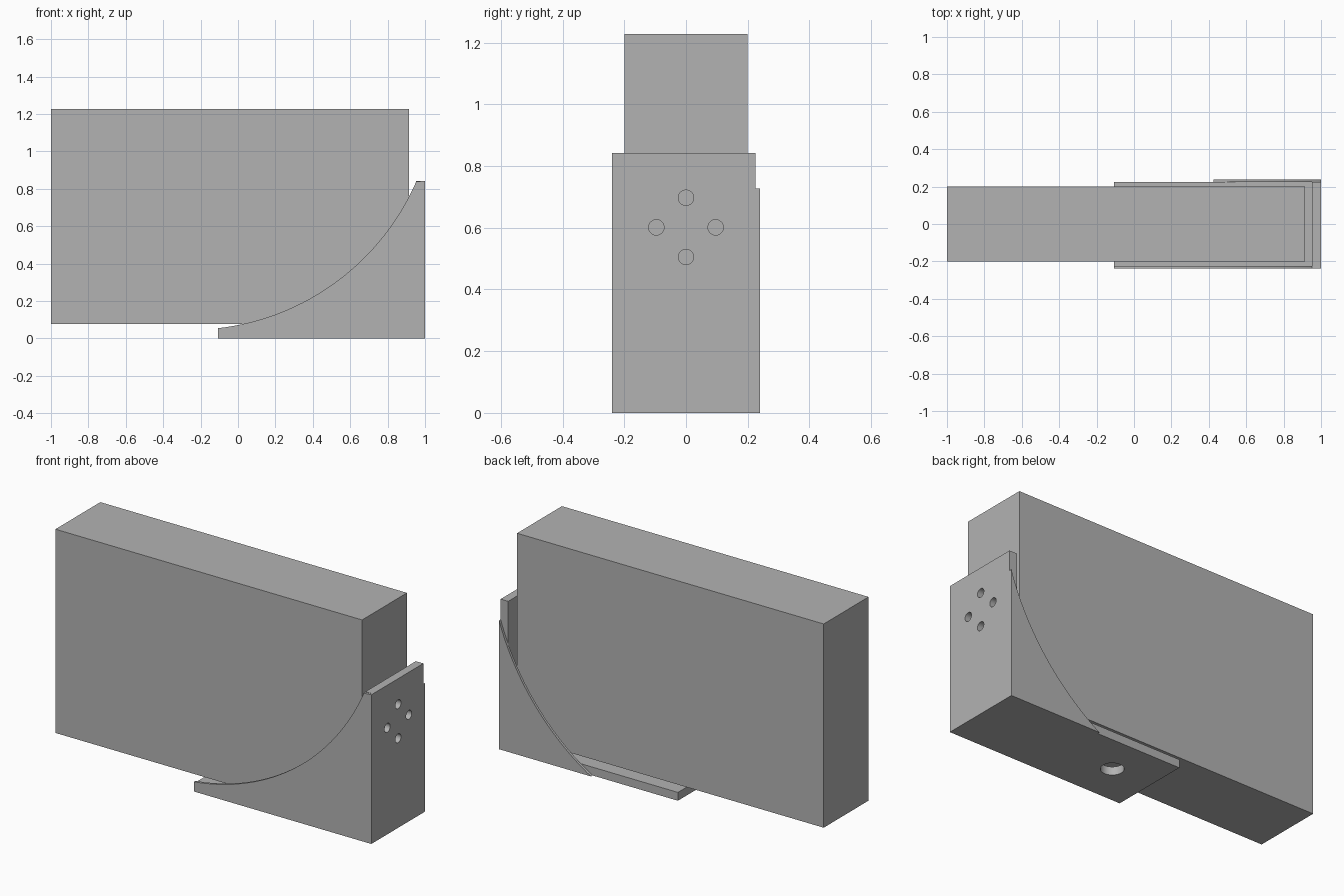
import bpy, bmesh, math
from mathutils import Vector, Matrix

cube = bpy.data.objects.get("Cube")
if cube:
    bpy.data.objects.remove(cube, do_unlink=True)

GREY = (0.45, 0.45, 0.45, 1.0)
mat = bpy.data.materials.new("plain grey")
mat.use_nodes = True
mat.diffuse_color = GREY
mat.node_tree.nodes["Principled BSDF"].inputs["Base Color"].default_value = GREY


def finish(name, bm):
    """Turn a bmesh into a named object with the grey material."""
    bmesh.ops.recalc_face_normals(bm, faces=bm.faces)
    mesh = bpy.data.meshes.new(name)
    bm.to_mesh(mesh)
    bm.free()
    mesh.materials.append(mat)
    obj = bpy.data.objects.new(name, mesh)
    bpy.context.collection.objects.link(obj)
    return obj


def extrude_profile(name, points, y0, y1):
    """Extrude an x-z outline from y0 to y1."""
    bm = bmesh.new()
    face = bm.faces.new([bm.verts.new((x, y0, z)) for x, z in points])
    ext = bmesh.ops.extrude_face_region(bm, geom=[face])
    verts = [v for v in ext["geom"] if isinstance(v, bmesh.types.BMVert)]
    bmesh.ops.translate(bm, verts=verts, vec=(0, y1 - y0, 0))
    return finish(name, bm)


def arc(cz, x0, x1, steps=32):
    """Lower arc of the large circle, sampled evenly by angle."""
    cx, r = -0.258, 1.321
    a0, a1 = (math.asin((x - cx) / r) for x in (x0, x1))
    angles = [a0 + (a1 - a0) * i / steps for i in range(steps + 1)]
    return [(cx + r * math.sin(a), cz - r * math.cos(a)) for a in angles]


def drill(obj, centre, radius, axis):
    """Cut a round hole through obj."""
    bm = bmesh.new()
    turn = Vector((0, 0, 1)).rotation_difference(Vector(axis)).to_matrix().to_4x4()
    bmesh.ops.create_cone(bm, cap_ends=True, segments=32, radius1=radius, radius2=radius,
                          depth=0.2, matrix=Matrix.Translation(centre) @ turn)
    cutter = finish("hole_cutter", bm)
    cutter.hide_render = True
    mod = obj.modifiers.new("hole", 'BOOLEAN')
    mod.operation = 'DIFFERENCE'
    mod.solver = 'EXACT'
    mod.object = cutter
    bpy.context.view_layer.objects.active = obj
    bpy.ops.object.modifier_apply(modifier=mod.name)
    bpy.data.objects.remove(cutter, do_unlink=True)


LEFT, RIGHT, TOP, WALL = -0.107, 1.0, 0.842, 0.047
INNER, OUTER = 0.225, 0.239

# Large rectangular block
extrude_profile("block", [(-1, 0.077), (0.915, 0.077), (0.915, 1.227), (-1, 1.227)], -0.2, 0.2)

# L-shaped bracket: base plate and upright plate
bracket = extrude_profile("bracket", [
    (LEFT, 0), (RIGHT, 0), (RIGHT, TOP), (RIGHT - WALL, TOP),
    (RIGHT - WALL, WALL), (LEFT, WALL)], -INNER, INNER)

# Ring of four screw holes in the upright and one larger hole in the base
for i in range(4):
    a = i * math.pi / 2
    drill(bracket, (RIGHT, 0.096 * math.cos(a), 0.601 + 0.096 * math.sin(a)), 0.025, (1, 0, 0))
drill(bracket, (0.142, 0, 0), 0.06, (0, 0, 1))

# Curved side cheeks: tall one at the front, lower one at the back
front = extrude_profile("front_cheek",
                        [(LEFT, 0)] + arc(1.367, LEFT, RIGHT - WALL)
                        + [(RIGHT, TOP), (RIGHT, 0)], -OUTER, -INNER)
back = extrude_profile("back_cheek", arc(1.130, 0.426, RIGHT) + [(RIGHT, 0)], INNER, OUTER)

# Smooth the curved walls and holes, keep the edges sharp
bpy.ops.object.select_all(action='DESELECT')
for obj in (bracket, front, back):
    obj.select_set(True)
bpy.context.view_layer.objects.active = bracket
bpy.ops.object.shade_smooth_by_angle(angle=math.radians(30))
